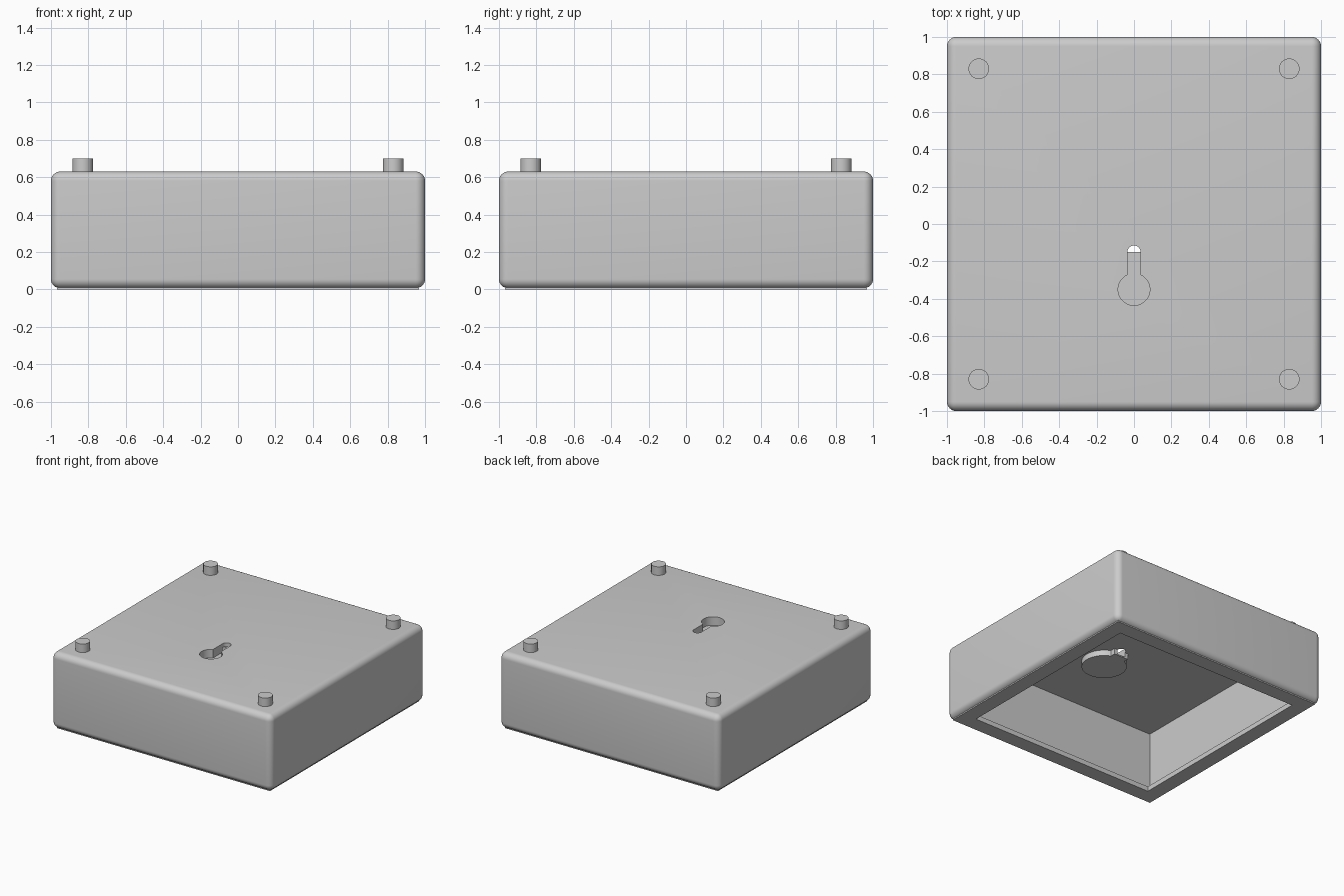
import bpy, bmesh, math

if "Cube" in bpy.data.objects:
    bpy.data.objects.remove(bpy.data.objects["Cube"], do_unlink=True)

grey = bpy.data.materials.new("light_grey")
grey.use_nodes = True
grey.diffuse_color = (0.6, 0.6, 0.6, 1)
grey.node_tree.nodes["Principled BSDF"].inputs["Base Color"].default_value = (0.6, 0.6, 0.6, 1)


def finish(name, bm):
    bmesh.ops.recalc_face_normals(bm, faces=bm.faces)
    me = bpy.data.meshes.new(name)
    bm.to_mesh(me)
    bm.free()
    me.materials.append(grey)
    ob = bpy.data.objects.new(name, me)
    bpy.context.collection.objects.link(ob)
    return ob


def box(name, half, z0, z1, bevel=0):
    bm = bmesh.new()
    bmesh.ops.create_cube(bm, size=1)
    for v in bm.verts:
        v.co = (v.co.x * 2 * half, v.co.y * 2 * half, z0 + (v.co.z + 0.5) * (z1 - z0))
    if bevel:
        bmesh.ops.bevel(bm, geom=bm.edges[:], offset=bevel, segments=8,
                        profile=0.5, affect='EDGES')
    return finish(name, bm)


def prism(name, outline, z0, z1):
    bm = bmesh.new()
    face = bm.faces.new([bm.verts.new((x, y, z0)) for x, y in outline])
    ext = bmesh.ops.extrude_face_region(bm, geom=[face])
    for v in ext["geom"]:
        if isinstance(v, bmesh.types.BMVert):
            v.co.z = z1
    return finish(name, bm)


def arc(cx, cy, r, a0, a1, n):
    return [(cx + r * math.cos(a0 + (a1 - a0) * i / n),
             cy + r * math.sin(a0 + (a1 - a0) * i / n)) for i in range(n + 1)]


def keyhole(r, half, end, rounded):
    # round hole at the front with a narrow slot running back
    gap = math.asin(half / r)
    pts = arc(0, -0.35, r, math.pi / 2 + gap, 2.5 * math.pi - gap, 40)
    if rounded:
        return pts + arc(0, end, half, 0, math.pi, 16)
    return pts + [(half, end), (-half, end)]


def cut(ob, cutter):
    mod = ob.modifiers.new("cut", 'BOOLEAN')
    mod.operation = 'DIFFERENCE'
    mod.solver = 'EXACT'
    mod.object = cutter
    bpy.context.view_layer.objects.active = ob
    bpy.ops.object.modifier_apply(modifier=mod.name)


# Rounded housing, hollow and open below
housing = box("housing", 1.0, 0.005, 0.63, bevel=0.05)
cavity = box("cavity_cutter", 0.97, -0.2, 0.597)
cut(housing, cavity)

# Bottom frame set into the housing, with a square opening
frame = box("bottom_frame", 0.969, 0.0, 0.04)
opening = box("opening_cutter", 0.845, -0.2, 0.2)
cut(frame, opening)

# Hanging slot with a shallow pocket behind it
pocket = prism("slot_pocket", keyhole(0.17, 0.065, -0.15, False), 0.55, 0.598)
slot = prism("slot_cutter", keyhole(0.085, 0.035, -0.15, True), 0.56, 0.8)
cut(housing, slot)
cut(pocket, slot)

for helper in (cavity, opening, slot):
    bpy.data.objects.remove(helper, do_unlink=True)

# Four round feet
parts = [housing, frame, pocket]
for side, sx in (("right", -1), ("left", 1)):
    for end, sy in (("front", -1), ("back", 1)):
        circle = arc(sx * 0.83, sy * 0.83, 0.055, 0, 2 * math.pi, 32)[:-1]
        parts.append(prism(f"{end}_{side}_foot", circle, 0.62, 0.70))

# Smooth curves, sharp corners
bpy.ops.object.select_all(action='DESELECT')
for ob in parts:
    ob.select_set(True)
bpy.context.view_layer.objects.active = housing
bpy.ops.object.shade_smooth_by_angle(angle=math.radians(30))
